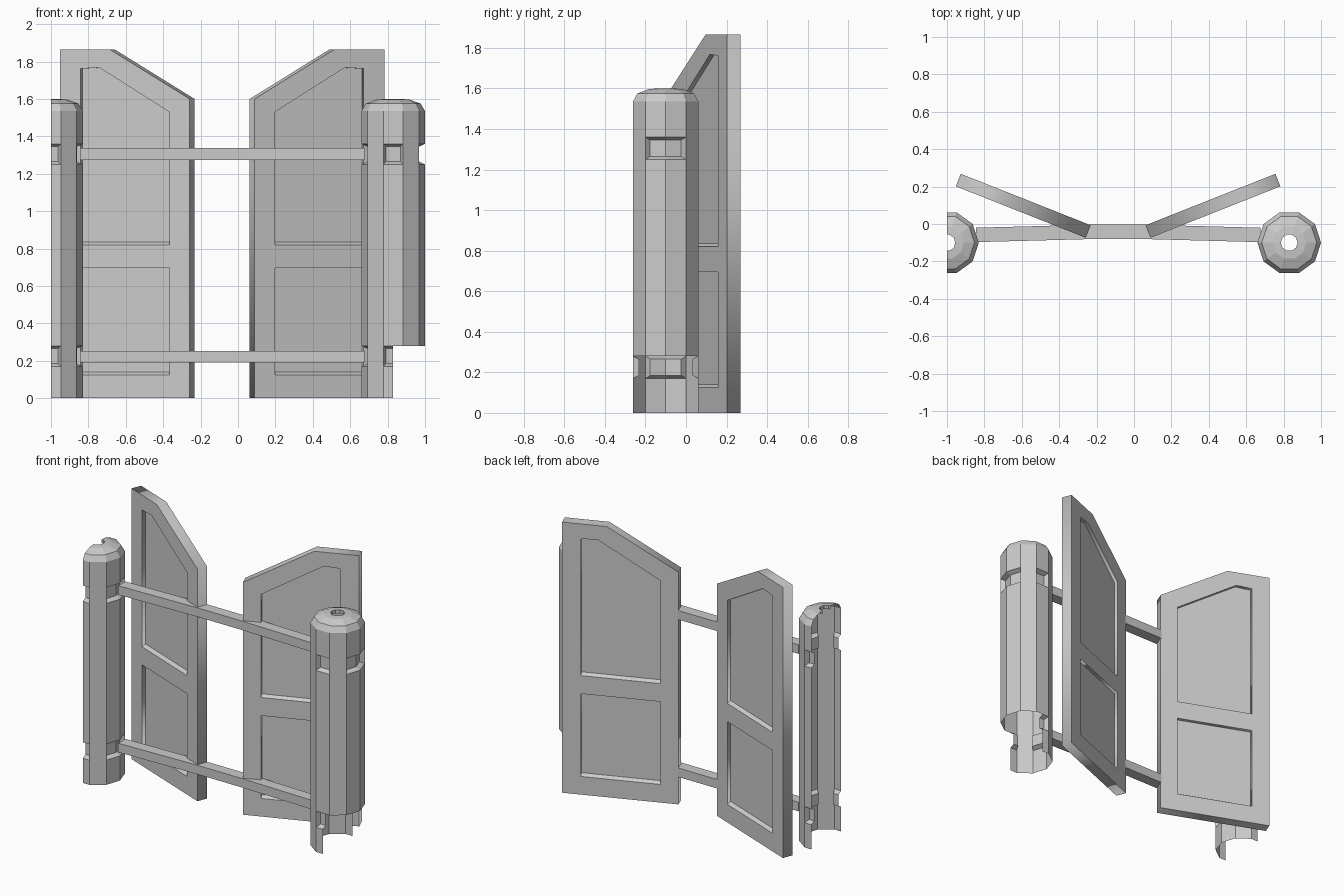
import bpy, bmesh, math
from mathutils import Matrix, Vector

if "Cube" in bpy.data.objects:
    bpy.data.objects.remove(bpy.data.objects["Cube"])

MID = -0.085            # mirror plane of the gate
POST_X, POST_Y, R, SIDES = 0.83, -0.10, 0.17, 10


def finish(bm, name):
    me = bpy.data.meshes.new(name)
    bm.to_mesh(me)
    bm.free()
    ob = bpy.data.objects.new(name, me)
    bpy.context.collection.objects.link(ob)
    return ob


def mirror(bm):
    for v in bm.verts:
        v.co.x = 2 * MID - v.co.x
    bmesh.ops.reverse_faces(bm, faces=bm.faces[:])


def prism(bm, pts, w0, w1):
    """Extrude a flat outline (u, z) from depth w0 to w1."""
    a = [bm.verts.new((u, w0, z)) for u, z in pts]
    b = [bm.verts.new((u, w1, z)) for u, z in pts]
    fs = [bm.faces.new(a), bm.faces.new(b[::-1])]
    n = len(pts)
    for i in range(n):
        fs.append(bm.faces.new((a[i], b[i], b[(i + 1) % n], a[(i + 1) % n])))
    bmesh.ops.recalc_face_normals(bm, faces=fs)


# Posts: ten-sided open shells with notches and a domed cap
def post(name, left):
    bm = bmesh.new()
    profile = [(R, 0), (R, .17), (R, .28), (R, 1.25), (R, 1.36), (R, 1.535),
               (.147, 1.575), (.09, 1.596), (.045, 1.60), (.045, 1.575)]
    rings = []
    for r, z in profile:
        rings.append([bm.verts.new((POST_X + r * math.cos(2 * math.pi * i / SIDES),
                                    POST_Y + r * math.sin(2 * math.pi * i / SIDES), z))
                      for i in range(SIDES)])
    grid = []
    for lo, hi in zip(rings, rings[1:]):
        grid.append([bm.faces.new((lo[i], lo[(i + 1) % SIDES], hi[(i + 1) % SIDES], hi[i]))
                     for i in range(SIDES)])
    bm.normal_update()
    groups = [[grid[row][i] for i in ids] for row in (1, 3)
              for ids in ((9, 0), (2,), (4, 5), (7,))]
    for faces in groups:
        bmesh.ops.inset_region(bm, faces=faces, thickness=.015, depth=-.03,
                               use_even_offset=True, use_boundary=True)
    # the outer half is missing: everywhere on the left, at the foot on the right
    bmesh.ops.bisect_plane(bm, geom=bm.verts[:] + bm.edges[:] + bm.faces[:],
                           plane_co=(POST_X, 0, 0), plane_no=(1, 0, 0))
    top = 9 if left else .28
    gone = [f for f in bm.faces if f.calc_center_median().x > POST_X + 1e-4
            and f.calc_center_median().z < top]
    bmesh.ops.delete(bm, geom=gone, context='FACES')
    if left:
        mirror(bm)
    finish(bm, name)


# Doors: frame with two openings, thin panels and sloped sills
OUTLINE = [(0, 0), (.747, 0), (.747, 1.865), (.46, 1.865), (0, 1.60)]
UPPER = [(.117, .82), (.627, .82), (.627, 1.762), (.52, 1.768), (.117, 1.53)]
LOWER = [(.117, .125), (.627, .125), (.627, .695), (.117, .695)]
HALF = .036


def door(name, left):
    cu = bpy.data.curves.new("door_outline", 'CURVE')
    cu.dimensions, cu.fill_mode, cu.extrude = '2D', 'BOTH', HALF
    for pts in (OUTLINE, UPPER, LOWER):
        s = cu.splines.new('POLY')
        s.points.add(len(pts) - 1)
        for p, (u, z) in zip(s.points, pts):
            p.co = (u, z, 0, 1)
        s.use_cyclic_u = True
    tmp = bpy.data.objects.new("door_outline", cu)
    bpy.context.collection.objects.link(tmp)
    dg = bpy.context.evaluated_depsgraph_get()
    me = bpy.data.meshes.new_from_object(tmp.evaluated_get(dg))
    bm = bmesh.new()
    bm.from_mesh(me)
    bpy.data.objects.remove(tmp)
    bmesh.ops.remove_doubles(bm, verts=bm.verts[:], dist=1e-5)
    bm.transform(Matrix.Rotation(math.pi / 2, 4, 'X'))
    bmesh.ops.recalc_face_normals(bm, faces=bm.faces[:])
    for pts in (UPPER, LOWER):
        prism(bm, pts, -.012, .012)
        u0, z0 = pts[0]
        u1 = pts[1][0]
        for s in (-1, 1):
            a = [bm.verts.new((u, s * w, z)) for u in (u0, u1)
                 for w, z in ((HALF, z0), (.012, z0 + .015))]
            f = bm.faces.new((a[0], a[2], a[3], a[1]))
            f.normal_update()
            if f.normal.z < 0:
                f.normal_flip()
    ang = math.atan2(.275, .695)
    bm.transform(Matrix.Translation((.075, -.04, 0)) @ Matrix.Rotation(ang, 4, 'Z'))
    if left:
        mirror(bm)
    finish(bm, name)


# Rails: slightly bent bars joining the posts
def rail(name, z):
    xs = [(-.845, -.02), (-.25, -.004), (.08, -.004), (.675, -.02)]
    pts = xs + [(x, y - .077) for x, y in reversed(xs)]
    bm = bmesh.new()
    prism(bm, pts, 0, .062)
    bm.transform(Matrix(((1, 0, 0, 0), (0, 0, 1, 0), (0, 1, 0, z), (0, 0, 0, 1))))
    bmesh.ops.recalc_face_normals(bm, faces=bm.faces[:])
    finish(bm, name)


for side in ("right", "left"):
    post(side + "_post", side == "left")
    door(side + "_door", side == "left")
rail("upper_rail", 1.275)
rail("lower_rail", .19)
